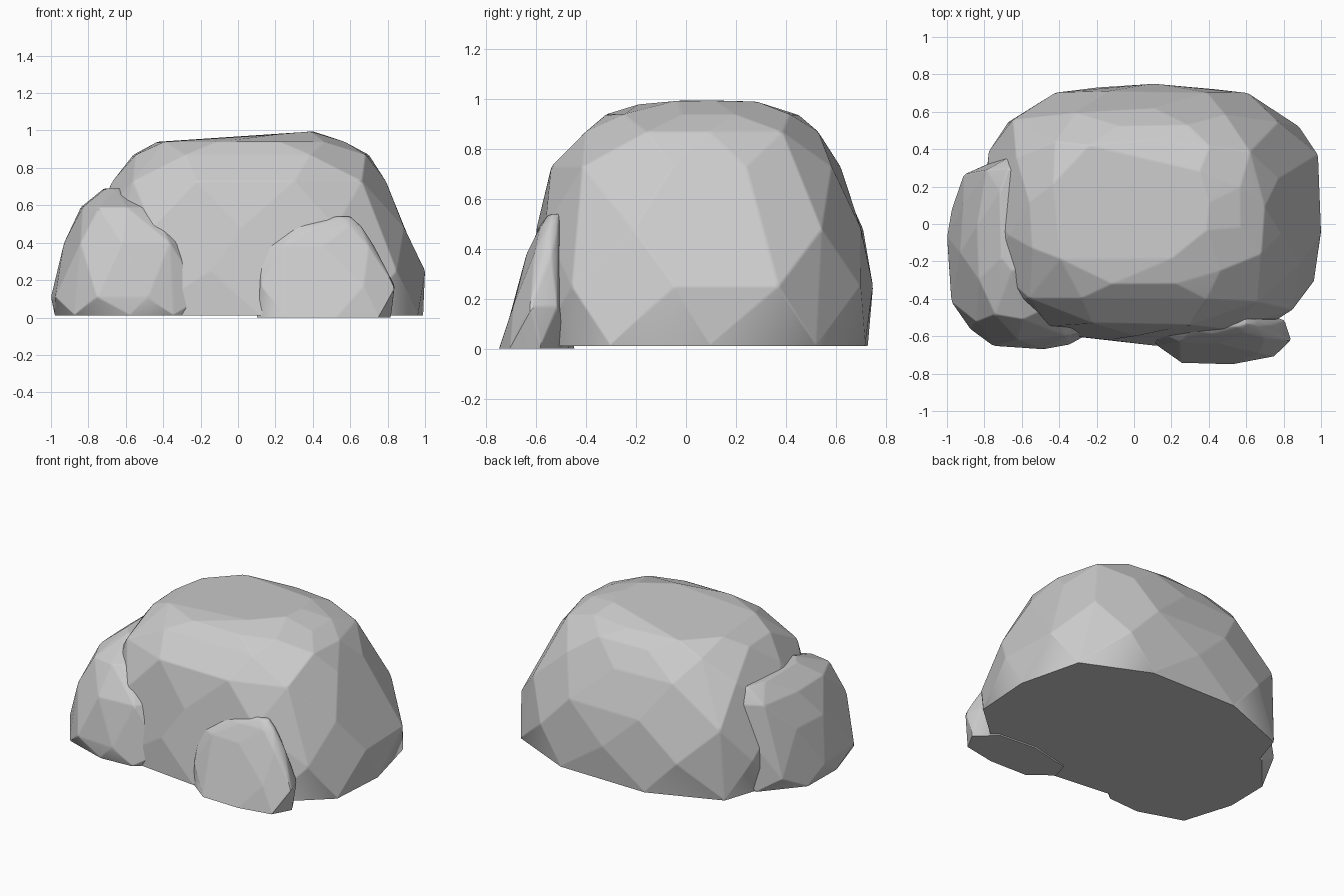
import bpy, bmesh, math, random

cube = bpy.data.objects.get("Cube")
if cube:
    bpy.data.objects.remove(cube, do_unlink=True)
random.seed(4)

stone = bpy.data.materials.new("grey stone")
stone.use_nodes = True
colour = (0.6, 0.6, 0.6, 1)
stone.diffuse_color = colour
bsdf = next(n for n in stone.node_tree.nodes if n.type == 'BSDF_PRINCIPLED')
bsdf.inputs["Base Color"].default_value = colour
bsdf.inputs["Roughness"].default_value = 0.9


def remap(values, low, high):
    """Stretch values so they exactly span low..high."""
    a, b = min(values), max(values)
    return [low + (v - a) / (b - a) * (high - low) for v in values]


def ring(z, x_low, x_high, y_low, y_high, sides, turn, power, tilt=0):
    """Irregular rounded-box outline at one height."""
    xs, ys = [], []
    for i in range(sides):
        a = math.tau * (i + turn + random.uniform(-0.12, 0.12)) / sides
        c, s = math.cos(a), math.sin(a)
        r = random.uniform(0.98, 1) / (abs(c) ** power + abs(s) ** power) ** (1 / power)
        xs.append(r * c)
        ys.append(r * s)
    xs, ys = remap(xs, x_low, x_high), remap(ys, y_low, y_high)
    return [(x, y, z + tilt * x) for x, y in zip(xs, ys)]


def boulder(name, levels, sides, power, top_tilt=0):
    """Chiselled stone: hull around stacked outlines, with worn edges."""
    bm = bmesh.new()
    for i, level in enumerate(levels):
        last = i == len(levels) - 1
        tilt = top_tilt if last else 0
        for p in ring(*level, sides, 0.5 * (i % 2) + 0.2, power, tilt):
            bm.verts.new(p)
    hull = bmesh.ops.convex_hull(bm, input=bm.verts)
    loose = {g for g in hull["geom_interior"] + hull["geom_unused"]
             if isinstance(g, bmesh.types.BMVert)}
    bmesh.ops.delete(bm, geom=list(loose), context='VERTS')
    # merge nearly flat neighbours into broad facets
    bmesh.ops.dissolve_limit(bm, angle_limit=math.radians(7),
                             verts=bm.verts, edges=bm.edges)
    base = levels[0][0]
    worn = [e for e in bm.edges if max(v.co.z for v in e.verts) > base + 0.005]
    bmesh.ops.bevel(bm, geom=worn, offset=0.008, segments=1, profile=0.5,
                    affect='EDGES', clamp_overlap=True)
    # keep the underside flat
    for v in bm.verts:
        v.co.z = max(v.co.z, base)
    bmesh.ops.recalc_face_normals(bm, faces=bm.faces)
    mesh = bpy.data.meshes.new(name)
    bm.to_mesh(mesh)
    bm.free()
    mesh.materials.append(stone)
    obj = bpy.data.objects.new(name, mesh)
    bpy.context.collection.objects.link(obj)
    bpy.ops.object.select_all(action='DESELECT')
    obj.select_set(True)
    bpy.context.view_layer.objects.active = obj
    bpy.ops.object.shade_smooth_by_angle(angle=math.radians(25))
    # flat facets, soft edges
    weighted = obj.modifiers.new("facet_normals", 'WEIGHTED_NORMAL')
    weighted.weight = 100
    weighted.keep_sharp = True


# large central stone: height, x range, y range
boulder("main_boulder", [
    (0.01, -0.80, 0.99, -0.65, 0.73),
    (0.25, -0.82, 1.00, -0.62, 0.75),
    (0.48, -0.79, 0.91, -0.60, 0.71),
    (0.73, -0.67, 0.79, -0.54, 0.62),
    (0.87, -0.56, 0.70, -0.42, 0.53),
    (0.94, -0.44, 0.57, -0.32, 0.45),
    (0.96, -0.46, 0.40, -0.20, 0.38),
], sides=11, power=3.1, top_tilt=0.09)

# stone leaning on the right side and running along the front
boulder("side_boulder", [
    (0.01, -0.98, -0.06, -0.66, 0.36),
    (0.11, -1.00, -0.10, -0.67, 0.38),
    (0.40, -0.93, -0.18, -0.62, 0.37),
    (0.59, -0.84, -0.40, -0.51, 0.36),
    (0.69, -0.72, -0.55, -0.25, 0.30),
], sides=10, power=3)

# small stone at the front
boulder("front_boulder", [
    (0.00, 0.10, 0.82, -0.75, -0.45),
    (0.17, 0.10, 0.84, -0.70, -0.47),
    (0.38, 0.12, 0.73, -0.64, -0.48),
    (0.49, 0.29, 0.66, -0.59, -0.49),
    (0.54, 0.50, 0.60, -0.55, -0.50),
], sides=8, power=2.6)
